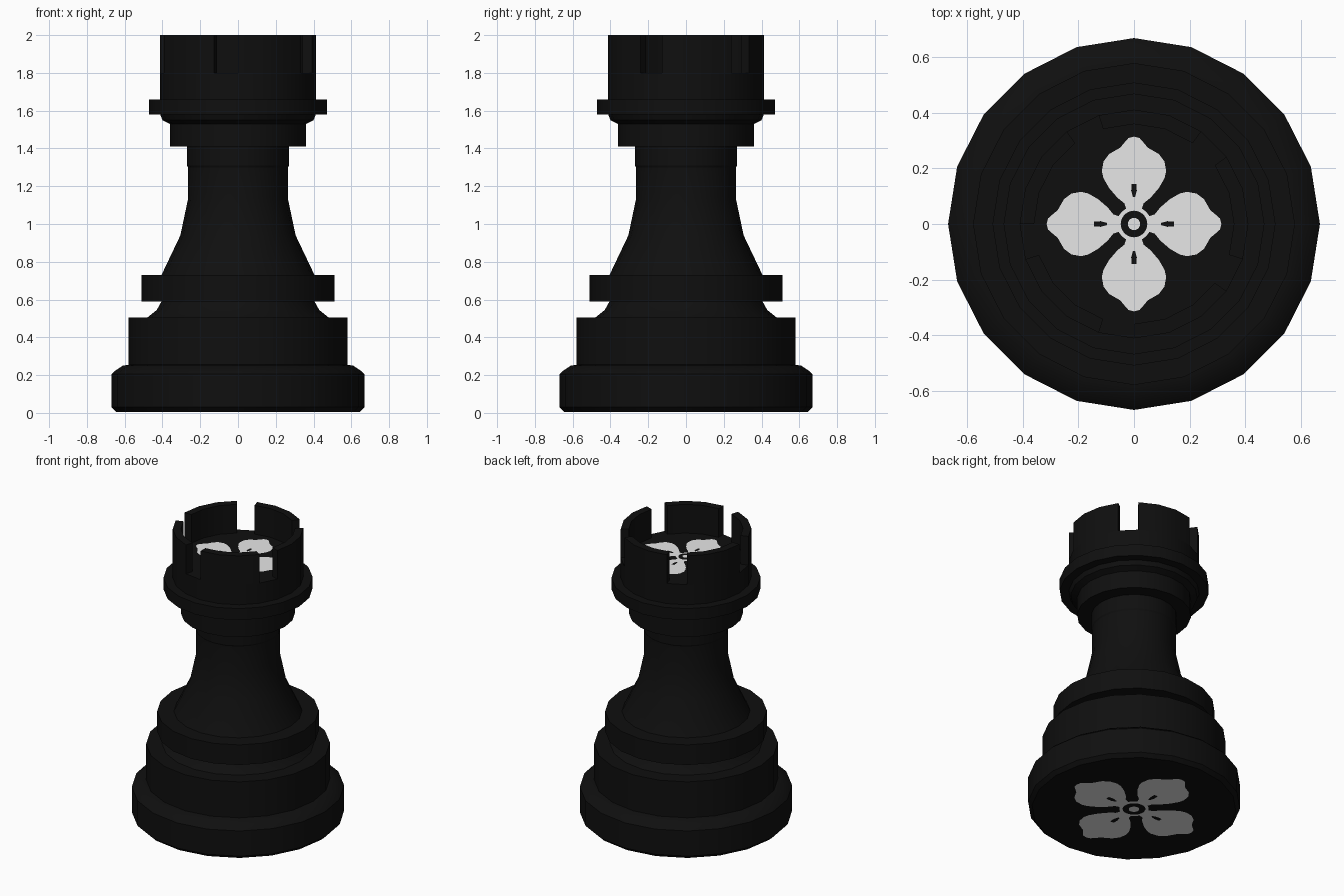
import bpy, bmesh, math
from mathutils import Matrix, Vector

if "Cube" in bpy.data.objects:
    bpy.data.objects.remove(bpy.data.objects["Cube"])

SIDES = 20
STEP = 2 * math.pi / SIDES


def material(name, v):
    m = bpy.data.materials.new(name)
    m.diffuse_color = (v, v, v, 1)
    m.use_nodes = True
    m.node_tree.nodes["Principled BSDF"].inputs["Base Color"].default_value = m.diffuse_color
    return m


black = material("black", 0.0048)
white = material("pale_grey", 0.8)


def finish(name, bm, mat, smooth=False):
    me = bpy.data.meshes.new(name)
    bm.to_mesh(me)
    bm.free()
    ob = bpy.data.objects.new(name, me)
    bpy.context.collection.objects.link(ob)
    me.materials.append(mat)
    if smooth:
        bpy.ops.object.select_all(action='DESELECT')
        ob.select_set(True)
        bpy.context.view_layer.objects.active = ob
        bpy.ops.object.shade_smooth_by_angle(angle=math.radians(25))
    return ob


def polar(r, i, z):
    return (r * math.cos(i * STEP), r * math.sin(i * STEP), z)


def lathe(name, profile):
    """Closed turned solid, capped at both ends."""
    bm = bmesh.new()
    rings = [[bm.verts.new(polar(r, i, z)) for i in range(SIDES)] for r, z in profile]
    for a, b in zip(rings, rings[1:]):
        for i in range(SIDES):
            j = (i + 1) % SIDES
            bm.faces.new((a[i], a[j], b[j], b[i]))
    bm.faces.new(rings[0][::-1])
    bm.faces.new(rings[-1])
    finish(name, bm, black, True)


# turned body, from the foot up to the crown floor
lathe("turned_body", [
    (0.645, 0.006), (0.67, 0.03), (0.67, 0.205), (0.655, 0.22), (0.61, 0.25),
    (0.58, 0.255), (0.58, 0.505), (0.48, 0.505), (0.43, 0.545), (0.405, 0.59),
    (0.51, 0.59), (0.51, 0.73), (0.405, 0.73), (0.305, 0.94), (0.265, 1.13),
    (0.265, 1.30), (0.27, 1.31), (0.27, 1.41), (0.36, 1.41), (0.36, 1.53),
    (0.40, 1.55), (0.412, 1.58), (0.47, 1.58), (0.47, 1.66), (0.412, 1.66),
    (0.412, 1.80)])

# crown: five wall blocks of three sides, one side left open between them
RO, RI, Z0, Z1 = 0.412, 0.36, 1.80, 2.0
bm = bmesh.new()
for k in range(5):
    cols = []
    for i in range(4 * k + 3, 4 * k + 7):
        cols.append([bm.verts.new(polar(r, i, z))
                     for r, z in ((RI, Z0), (RO, Z0), (RO, Z1), (RI, Z1))])
    for a, b in zip(cols, cols[1:]):
        for n in (1, 2, 3):
            m = (n + 1) % 4
            bm.faces.new((a[n], b[n], b[m], a[m]))
    bm.faces.new(cols[0])
    bm.faces.new(cols[-1][::-1])
finish("crown_wall", bm, black, True)

# four-petal ornament on the crown floor and under the foot
HALF_PETAL = [(0.02, 0.03), (0.035, 0.075), (0.06, 0.095), (0.09, 0.13), (0.11, 0.165),
              (0.116, 0.19), (0.11, 0.225), (0.09, 0.252), (0.05, 0.275),
              (0.033, 0.295), (0.02, 0.31)]
PETAL = HALF_PETAL + [(0, 0.315)] + [(-x, y) for x, y in reversed(HALF_PETAL)]
SLIT = [(0.004, 0.098), (0.01, 0.12), (0.009, 0.145), (-0.009, 0.145),
        (-0.01, 0.12), (-0.004, 0.098)]


def disc(r, n=24):
    return [(r * math.cos(2 * math.pi * i / n), r * math.sin(2 * math.pi * i / n))
            for i in range(n)]


def plates(name, outline, copies, mat, scale, z, up):
    bm = bmesh.new()
    for k in range(copies):
        rot = Matrix.Rotation(k * math.pi / 2, 3, 'Z')
        vs = [bm.verts.new(rot @ Vector((x * scale, y * scale, z))) for x, y in outline]
        f = bm.faces.new(vs)
        f.normal_update()
        if f.normal.z * up < 0:
            f.normal_flip()
    finish(name, bm, mat)


for place, scale, z, up in (("crown", 1.0, 1.80, 1), ("foot", 1.5, 0.006, -1)):
    d = 0.0015 * up
    plates(place + "_petals", PETAL, 4, white, scale, z + d, up)
    plates(place + "_petal_hub", disc(0.062), 1, white, scale, z + 1.5 * d, up)
    plates(place + "_petal_slits", SLIT, 4, black, scale, z + 2.2 * d, up)
    plates(place + "_hub_ring", disc(0.048), 1, black, scale, z + 2.8 * d, up)
    plates(place + "_hub_dot", disc(0.022), 1, white, scale, z + 4 * d, up)
